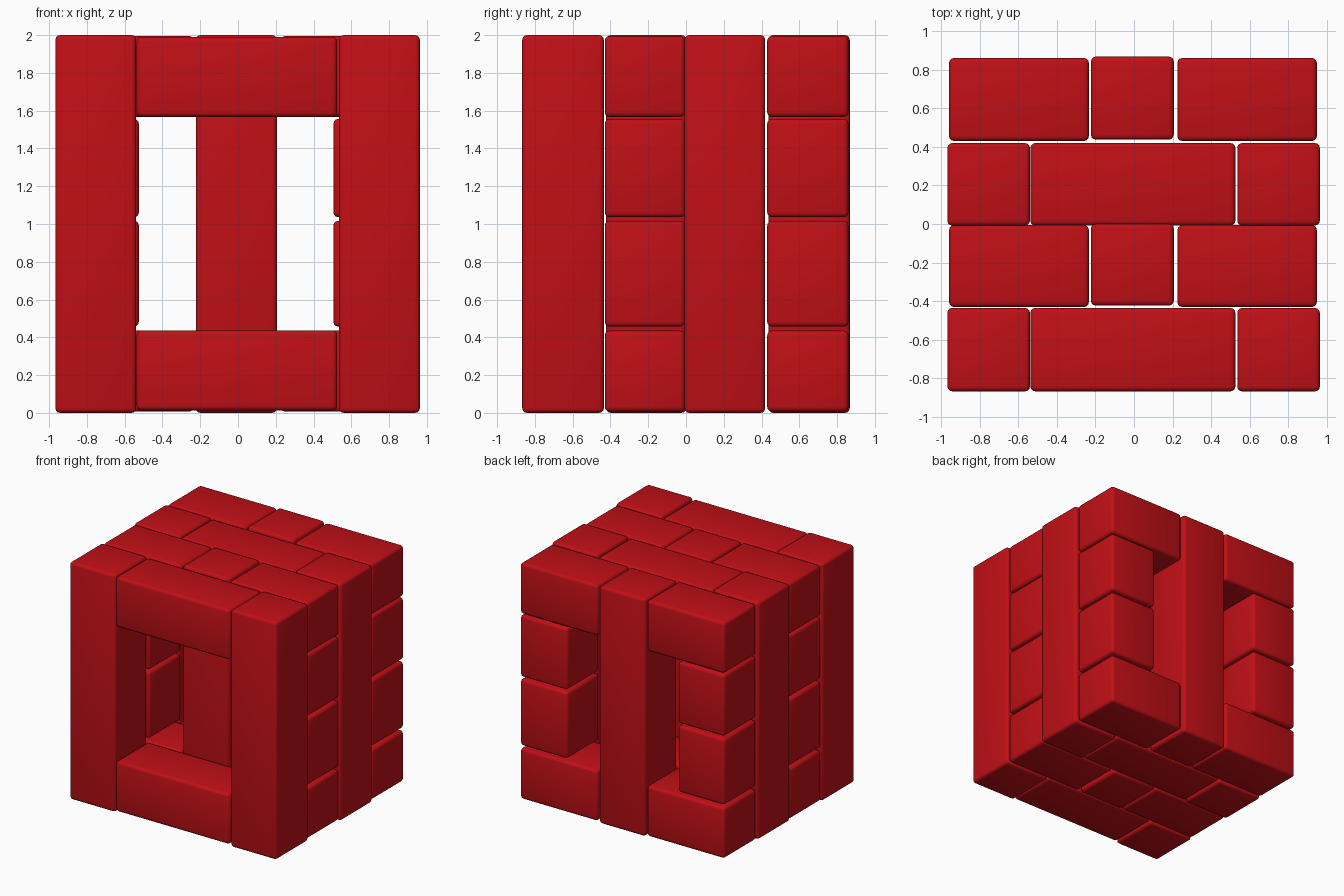
import bpy, bmesh
from mathutils import Vector

if "Cube" in bpy.data.objects:
    bpy.data.objects.remove(bpy.data.objects["Cube"])

red = bpy.data.materials.new("red_paint")
red.diffuse_color = (0.53, 0.005, 0.008, 1)
red.use_nodes = True
red.node_tree.nodes["Principled BSDF"].inputs["Base Color"].default_value = red.diffuse_color


def block(name, x, y, z):
    """Rounded box given by its (min, max) extents on each axis."""
    lo, hi = Vector((x[0], y[0], z[0])), Vector((x[1], y[1], z[1]))
    size, mid = hi - lo, (hi + lo) / 2
    mesh = bpy.data.meshes.new(name)
    bm = bmesh.new()
    bmesh.ops.create_cube(bm, size=1)
    bmesh.ops.scale(bm, vec=size, verts=bm.verts)
    bmesh.ops.bevel(bm, geom=bm.edges[:], offset=0.025, segments=3,
                    profile=0.5, affect='EDGES')
    bm.to_mesh(mesh)
    bm.free()
    mesh.materials.append(red)
    ob = bpy.data.objects.new(name, mesh)
    ob.location = mid
    bpy.context.collection.objects.link(ob)
    bpy.context.view_layer.objects.active = ob
    ob.select_set(True)
    return ob


FULL = (0.0, 2.0)

# Frame layers: two tall posts joined by a top and bottom beam
for tag, y in (("front", (-0.867, -0.435)), ("inner", (-0.008, 0.419))):
    block(f"{tag}_left_post", (-0.967, -0.539), y, FULL)
    block(f"{tag}_right_post", (0.535, 0.963), y, FULL)
    block(f"{tag}_bottom_beam", (-0.537, 0.525), y, (0.013, 0.437))
    block(f"{tag}_top_beam", (-0.537, 0.525), y, (1.567, 1.991))

# Pillar layers: centre pillar with a stack of four blocks on each side
for tag, y in (("middle", (-0.43, -0.006)), ("back", (0.43, 0.86))):
    block(f"{tag}_centre_pillar", (-0.223, 0.206), (y[0] + 0.007, y[1] + 0.007), FULL)
    for side, long_x, short_x in (("left", (-0.958, -0.234), (-0.958, -0.525)),
                                  ("right", (0.225, 0.947), (0.505, 0.947))):
        block(f"{tag}_{side}_base_block", long_x, y, (0.007, 0.435))
        block(f"{tag}_{side}_lower_block", short_x, y, (0.457, 1.017))
        block(f"{tag}_{side}_upper_block", short_x, y, (1.036, 1.556))
        block(f"{tag}_{side}_cap_block", long_x, y, (1.567, 1.995))

bpy.ops.object.shade_smooth_by_angle(angle=0.6)
